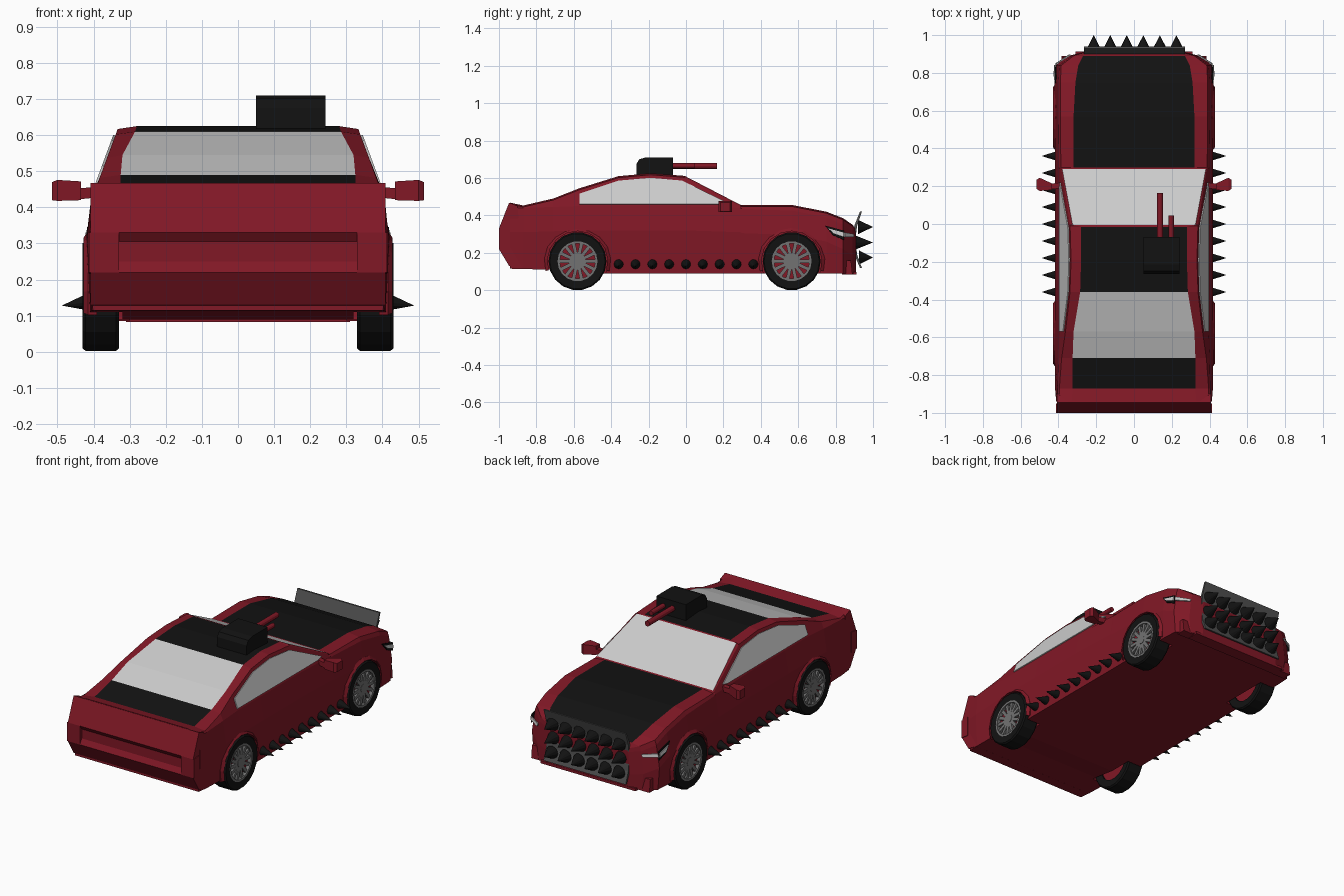
import bpy, bmesh
from math import sin, cos, pi
from mathutils import Matrix, Vector

if "Cube" in bpy.data.objects:
    bpy.data.objects.remove(bpy.data.objects["Cube"])


def material(name, r, g, b):
    m = bpy.data.materials.new(name)
    m.diffuse_color = (r, g, b, 1)
    m.use_nodes = True
    m.node_tree.nodes["Principled BSDF"].inputs["Base Color"].default_value = m.diffuse_color
    return m


RED = material("red_paint", .22, .009, .019)
BLACK = material("black", .006, .006, .006)
GLASS = material("pale_glass", .8, .8, .8)
RIM = material("rim_grey", .17, .17, .17)
PLATE = material("plate_grey", .08, .08, .08)


def finish(name, bm, mats, mirror=False):
    bmesh.ops.recalc_face_normals(bm, faces=bm.faces)
    me = bpy.data.meshes.new(name)
    bm.to_mesh(me)
    bm.free()
    for m in mats:
        me.materials.append(m)
    ob = bpy.data.objects.new(name, me)
    bpy.context.collection.objects.link(ob)
    if mirror:
        ob.modifiers.new("Mirror", 'MIRROR')
    return ob


def loft(bm, rings, caps=True, closed=False):
    vs = [[bm.verts.new(p) for p in r] for r in rings]
    n = len(rings[0])
    out = []
    pairs = list(zip(vs, vs[1:])) + ([(vs[-1], vs[0])] if closed else [])
    for a, b in pairs:
        out.append([bm.faces.new((a[i], a[(i + 1) % n], b[(i + 1) % n], b[i])) for i in range(n)])
    if caps:
        bm.faces.new(vs[0])
        bm.faces.new(vs[-1])
    return out


def prism(name, pts, x0, x1, mat, mirror=False):
    """Extrude a (y, z) outline from x0 to x1."""
    bm = bmesh.new()
    loft(bm, [[(x, y, z) for y, z in pts] for x in (x0, x1)])
    return finish(name, bm, [mat], mirror)


def lathe(bm, y, z, profile, n=18, closed=False):
    """Revolve (radius, x) points round an axis along x."""
    rings = [[(x, y + r * cos(2 * pi * i / n), z + r * sin(2 * pi * i / n))
              for i in range(n)] for r, x in profile]
    loft(bm, rings, caps=not closed, closed=closed)


def rod(bm, a, b, r1, r2, n=12):
    a, b = Vector(a), Vector(b)
    d = b - a
    rot = d.to_track_quat('Z', 'Y').to_matrix().to_4x4()
    bmesh.ops.create_cone(bm, cap_ends=True, segments=n, radius1=r1, radius2=r2,
                          depth=d.length, matrix=Matrix.Translation((a + b) / 2) @ rot)


def panel(name, pts, mat, mirror=True):
    bm = bmesh.new()
    bm.faces.new([bm.verts.new(p) for p in pts])
    ob = finish(name, bm, [mat], mirror)
    s = ob.modifiers.new("Solidify", 'SOLIDIFY')
    s.thickness, s.offset = .006, 0
    return ob


def cabin_x(z):
    return .395 - (z - .45) * .37


# Body: y, floor z, widest x, shoulder z, shoulder x, top z, centre stripe x, stripe material
STATIONS = [
    (-.94, .115, .412, .44, .405, .468, .33, 0), (-.87, .113, .418, .44, .405, .453, .325, 1),
    (-.71, .11, .42, .445, .40, .49, .325, 2), (-.57, .09, .42, .45, .395, .545, .32, 2),
    (-.36, .09, .418, .45, .395, .61, .285, 1), (-.19, .09, .418, .45, .395, .625, .28, 1),
    (-.015, .09, .418, .45, .395, .612, .28, 0), (-.005, .09, .418, .45, .395, .61, .325, 2),
    (.29, .09, .417, .44, .395, .457, .38, 0), (.30, .09, .417, .435, .397, .455, .32, 1),
    (.57, .09, .42, .425, .40, .455, .32, 1), (.75, .09, .42, .39, .40, .42, .31, 1),
    (.84, .09, .415, .35, .395, .385, .295, 1), (.89, .09, .345, .315, .33, .35, .27, 0),
    (.91, .09, .27, .30, .26, .325, .24, 0)]
rings = []
for y, zb, w, zs, ws, zt, wc, _ in STATIONS:
    zr = zt - .008
    half = [(0, zb), (w - .01, zb), (w, zs - .13), (ws, zs),
            (min(cabin_x(zr), ws - .01), zr), (wc, zt), (0, zt)]
    rings.append([(x, y, z) for x, z in half] + [(-x, y, z) for x, z in half[5:0:-1]])
bm = bmesh.new()
for st, strip in zip(STATIONS, loft(bm, rings)):
    strip[5].material_index = strip[6].material_index = st[7]
body = finish("body", bm, [RED, BLACK, GLASS])

# Rear end with recessed band
prism("rear_end", [(-.90, .45), (-.946, .468), (-1, .33), (-.982, .305), (-.982, .25),
                   (-1, .22), (-.946, .13), (-.877, .113)], -.408, .408, RED)
for s in (1, -1):
    prism("rear_corner", [(-.95, .335), (-1, .33), (-1, .22), (-.95, .215)], s * .33, s * .412, RED)

# Wheel wells
WHEELS = [(-.58, .155), (.565, .155)]
bm = bmesh.new()
for y, z in WHEELS:
    lathe(bm, y, z, [(.163, .32), (.163, .6)])
cutter = finish("wheel_well_cutter", bm, [], True)
cutter.hide_render = True
cutter.hide_set(True)
cut = body.modifiers.new("Wells", 'BOOLEAN')
cut.operation, cut.object, cut.solver = 'DIFFERENCE', cutter, 'EXACT'

# Wheels and arch flares
for (y, z), end in zip(WHEELS, ("rear", "front")):
    bm = bmesh.new()
    lathe(bm, y, z, [(.105, .335), (.148, .33), (.155, .338), (.155, .422), (.148, .43), (.105, .426)], closed=True)
    finish(end + "_tyre", bm, [BLACK], True)
    bm = bmesh.new()
    lathe(bm, y, z, [(.106, .345), (.106, .405)])
    finish(end + "_hub", bm, [RED], True)
    bm = bmesh.new()
    lathe(bm, y, z, [(.107, .40), (.107, .427), (.095, .427), (.095, .40)], closed=True)
    lathe(bm, y, z, [(.024, .40), (.024, .422)])
    for i in range(14):
        bmesh.ops.create_cube(bm, size=1, matrix=Matrix.Translation((.41, y, z))
                              @ Matrix.Rotation(2 * pi * i / 14, 4, 'X')
                              @ Matrix.Translation((0, .058, 0)) @ Matrix.Diagonal((.02, .08, .019, 1)))
    finish(end + "_rim", bm, [RIM], True)
    angles = [-.3 + (pi + .6) * i / 10 for i in range(11)]
    bm = bmesh.new()
    loft(bm, [[(x, y + r * cos(a), z + r * sin(a)) for r, x in
               ((.161, .39), (.161, .428), (.178, .415), (.178, .39))] for a in angles])
    finish(end + "_arch_flare", bm, [RED], True)

# Side windows and headlights
panel("side_window", [(cabin_x(z) + .003, y, z) for y, z in
                      [(-.57, .46), (.18, .46), (.22, .468), (-.02, .585), (-.19, .60),
                       (-.36, .585), (-.57, .515)]], GLASS)
panel("headlight_surround", [(.415, .745, .345), (.413, .845, .318), (.416, .845, .268), (.421, .785, .295)], BLACK)
panel("headlight", [(.419, .76, .33), (.418, .842, .308), (.42, .842, .285), (.423, .79, .303)], GLASS)
panel("headlight_front", [(.412, .848, .308), (.335, .895, .30), (.343, .895, .285), (.415, .848, .285)], GLASS)

# Front splitter and corner intakes
prism("front_splitter", [(.84, .083), (.912, .083), (.912, .098), (.84, .098)], -.31, .31, RED)
prism("corner_intake", [(.835, .085), (.89, .085), (.882, .16), (.835, .16)], .30, .385, RED, True)

# Door mirrors
bm = bmesh.new()
loft(bm, [[(x, y0, z0), (x, y1, z0), (x, y1, z1), (x, y0, z1)] for x, y0, y1, z0, z1 in
          [(.435, .18, .215, .42, .472), (.50, .175, .245, .418, .476), (.515, .185, .235, .42, .47)]])
loft(bm, [[(x, y0, z0), (x, y0 + .03, z0), (x, y0 + .03, z0 + .03), (x, y0, z0 + .03)]
          for x, y0, z0 in [(.385, .19, .428), (.445, .183, .422)]])
finish("door_mirror", bm, [RED], True)

# Bent ram plate with spikes
prism("ram_plate", [(.94, .42), (.915, .345), (.905, .27), (.915, .19), (.94, .12),
                    (.93, .12), (.90, .19), (.89, .27), (.90, .345), (.93, .42)], -.265, .27, PLATE)
bm = bmesh.new()
for i in range(6):
    for z, base in ((.338, .92), (.255, .905), (.175, .925)):
        rod(bm, (-.213 + .0875 * i, base, z), (-.213 + .0875 * i, 1, z), .038, 0)
finish("ram_spikes", bm, [BLACK])

# Sill spikes
bm = bmesh.new()
for i in range(9):
    rod(bm, (.405, -.36 + .09 * i, .139), (.488, -.36 + .09 * i, .128), .027, 0)
finish("sill_spikes", bm, [BLACK], True)

# Roof gun
prism("gun_housing", [(-.07, .61), (-.07, .71), (-.215, .71), (-.25, .70), (-.265, .675), (-.265, .61)],
      .05, .242, BLACK)
bm = bmesh.new()
rod(bm, (.137, -.08, .665), (.137, .165, .665), .016, .016)
rod(bm, (.197, -.08, .665), (.197, .045, .665), .014, .014)
finish("gun_barrels", bm, [RED])
